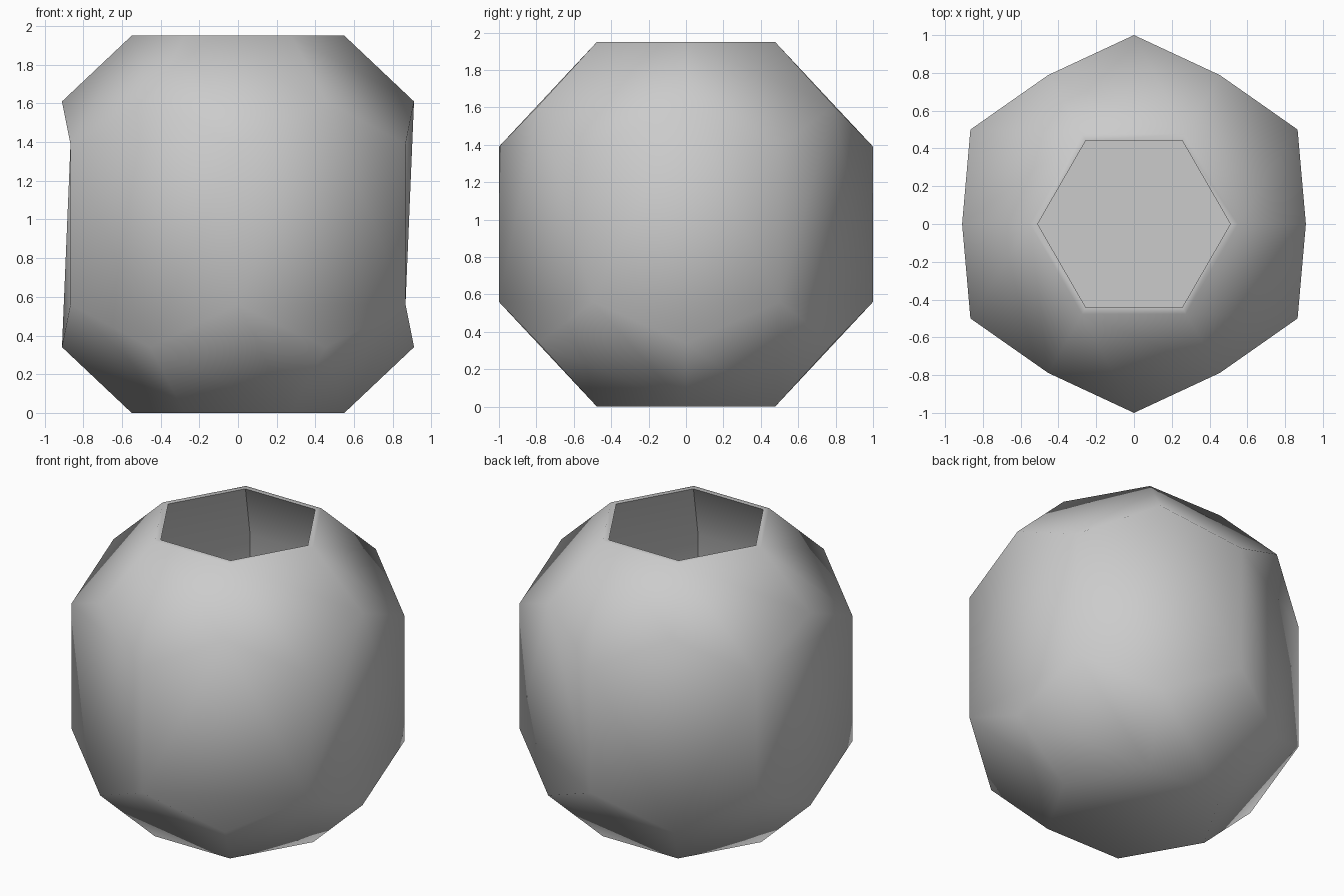
import bpy, bmesh
from math import cos, sin, pi

cube = bpy.data.objects.get("Cube")
if cube:
    bpy.data.objects.remove(cube, do_unlink=True)

HEIGHT = 1.95
SIDES = 6

grey = bpy.data.materials.new("plain grey")
colour = (0.6, 0.6, 0.6, 1)
grey.use_nodes = True
grey.diffuse_color = colour
grey.node_tree.nodes["Principled BSDF"].inputs["Base Color"].default_value = colour

bm = bmesh.new()


def ring(radius, z, turn=0.0):
    return [bm.verts.new((radius * cos((k + turn) * pi / 3),
                          radius * sin((k + turn) * pi / 3), z))
            for k in range(SIDES)]


def face(*verts, smooth=True):
    f = bm.faces.new(verts)
    f.smooth = smooth
    return f


# Outer cage: mirrored rings of corners
top, bottom = ring(0.55, HEIGHT), ring(0.55, 0)
high, low = ring(0.91, 1.61), ring(0.91, HEIGHT - 1.61)
post_top, post_base = ring(1, 1.39, 0.5), ring(1, HEIGHT - 1.39, 0.5)

for k in range(SIDES):
    n = (k + 1) % SIDES
    # Five-sided shoulder panels above and below
    face(top[n], top[k], high[k], post_top[k], high[n])
    face(bottom[k], bottom[n], low[n], post_base[k], low[k])
    # Six-sided side panels, folded from the upper or lower corner
    p = k - 1
    loop = [high[k], post_top[p], post_base[p], low[k], post_base[k], post_top[k]]
    if cos(k * pi / 3) > 0:
        a, b, c, d, e, f = loop
    else:
        d, e, f, a, b, c = loop
    face(a, b, c)
    face(a, c, e)
    face(a, e, f)
    face(c, d, e)
face(*reversed(bottom))

# Hollow inside: six straight panels around a flat floor
profile = [(0.51, HEIGHT), (0.83, 1.5), (0.83, 0.5), (0.51, 0.06)]
inner = [ring(r, z) for r, z in profile]
for upper, lower in zip(inner, inner[1:]):
    for k in range(SIDES):
        n = (k + 1) % SIDES
        face(upper[k], upper[n], lower[n], lower[k])
        bm.edges.get((upper[k], lower[k])).smooth = False
face(*inner[-1], smooth=False)

# Rim of the opening
for k in range(SIDES):
    n = (k + 1) % SIDES
    face(top[k], top[n], inner[0][n], inner[0][k])
    for edge_ring in (inner[0], inner[-1]):
        bm.edges.get((edge_ring[k], edge_ring[n])).smooth = False

bmesh.ops.recalc_face_normals(bm, faces=bm.faces)
mesh = bpy.data.meshes.new("faceted_pot")
bm.to_mesh(mesh)
bm.free()
mesh.materials.append(grey)
pot = bpy.data.objects.new("faceted_pot", mesh)
bpy.context.collection.objects.link(pot)
